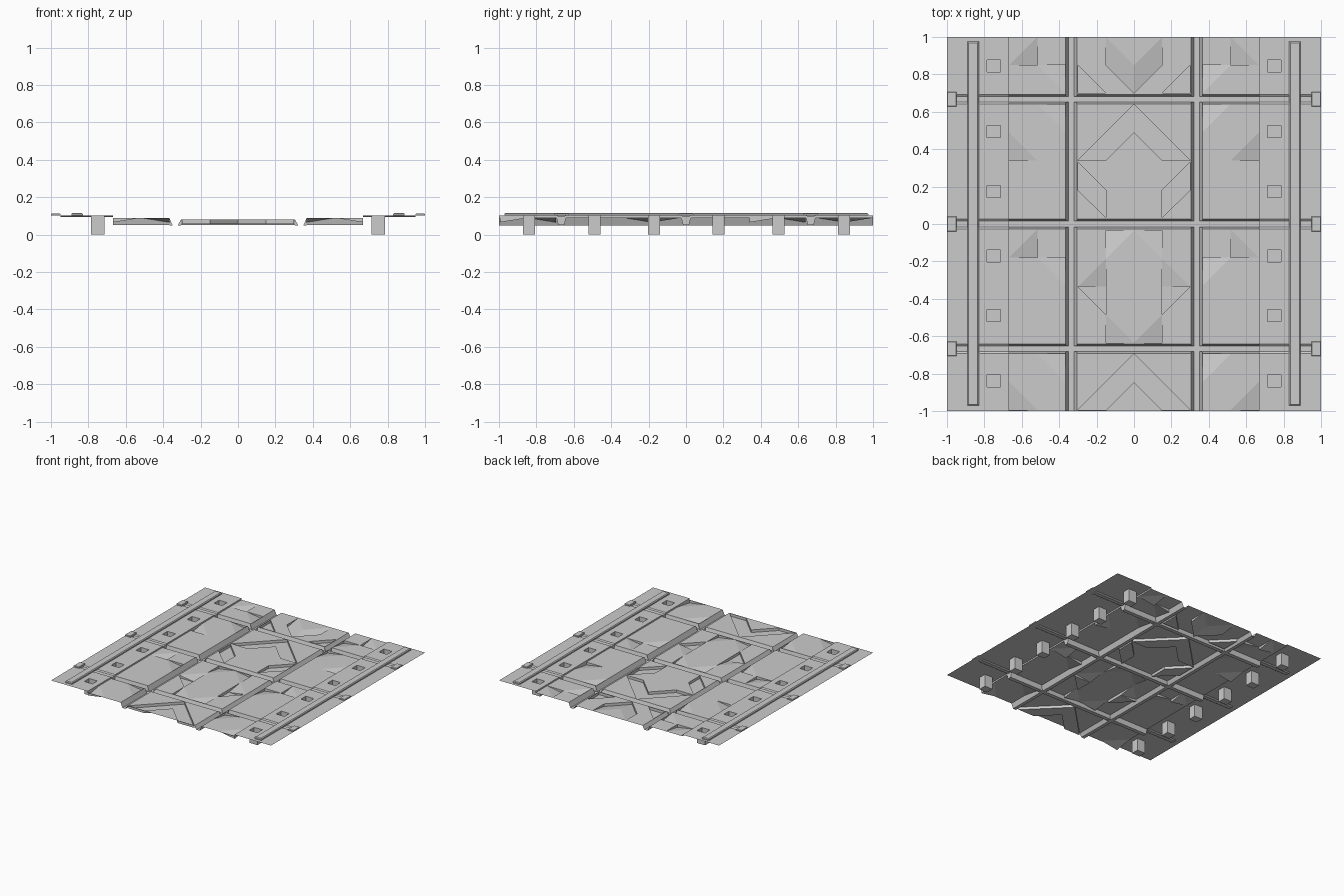
import bpy, bmesh
from mathutils import Vector
from mathutils.geometry import delaunay_2d_cdt

if "Cube" in bpy.data.objects:
    bpy.data.objects.remove(bpy.data.objects["Cube"])

CENTRE, BAND, DECK, LOW = 0.08, 0.09, 0.102, 0.052
GROOVES = (-0.667, 0.0, 0.667)
feats = []          # 3D polygons; later ones override earlier ones


def rect(x0, x1, y0, y1, z):
    feats.append([(x0, y0, z), (x1, y0, z), (x1, y1, z), (x0, y1, z)])


def ramp_x(x0, z0, x1, z1):
    feats.append([(x0, -1, z0), (x1, -1, z1), (x1, 1, z1), (x0, 1, z0)])


def ramp_y(x0, x1, y0, z0, y1, z1):
    feats.append([(x0, y0, z0), (x1, y0, z0), (x1, y1, z1), (x0, y1, z1)])


def poly(s, dy, pts):
    feats.append([(s * x, y + dy, z) for x, y, z in pts])


def height(f, x, y):
    a, b, c = (Vector(p) for p in f[:3])
    n = (b - a).cross(c - a)
    return a.z - (n.x * (x - a.x) + n.y * (y - a.y)) / n.z


def inside(f, x, y):
    hit = False
    for i, p in enumerate(f):
        q = f[i - 1]
        if (p[1] > y) != (q[1] > y) and x < (q[0] - p[0]) * (y - p[1]) / (q[1] - p[1]) + p[0]:
            hit = not hit
    return hit


# base zones, stepped from the side decks to the centre lane
rect(-1, 1, -1, 1, DECK)
rect(-0.667, 0.667, -1, 1, BAND)
rect(-0.305, 0.305, -1, 1, CENTRE)
T, P = CENTRE, 0.058     # lane top and pit floor
B, Q = BAND, 0.066       # band top and recess floor

for s in (-1, 1):
    # lengthwise grooves
    ramp_x(s * 0.305, CENTRE, s * 0.322, 0.05)
    ramp_x(s * 0.322, 0.05, s * 0.350, 0.05)
    ramp_x(s * 0.350, 0.05, s * 0.367, BAND)
    # crosswise grooves, shallower on the decks
    for g in GROOVES:
        for x0, x1, top, low in ((0, 0.305, CENTRE, LOW), (0.367, 0.667, BAND, LOW),
                                 (0.667, 0.95, DECK, 0.095)):
            ramp_y(s * x0, s * x1, g - 0.026, top, g - 0.016, low)
            ramp_y(s * x0, s * x1, g - 0.016, low, g + 0.016, low)
            ramp_y(s * x0, s * x1, g + 0.016, low, g + 0.026, top)
        rect(s * 0.305, s * 0.367, g - 0.016, g + 0.016, 0.05)
    # square sockets
    for y in (-0.84, -0.49, -0.17, 0.175, 0.495, 0.845):
        rect(s * 0.713, s * 0.787, y - 0.032, y + 0.032, 0.0)
    # lane chevrons and wedges
    poly(s, 0, [(0.15, 0.85, P), (0, 0.70, P), (0, 0.85, T), (0.15, 1, T)])
    poly(s, 0, [(0.30, 0.85, P), (0.15, 0.70, P), (0.30, 0.70, P)])
    for dy in (0, -1.335):
        poly(s, dy, [(0, 0.64, P), (0.30, 0.34, P), (0.15, 0.34, P), (0, 0.49, P)])
    poly(s, 0, [(0.30, 0.33, P), (0.15, 0.18, P), (0.15, 0.035, P), (0.30, 0.18, P)])
    poly(s, 0, [(0, -0.035, T), (0.15, -0.035, P), (0.15, -0.185, T)])
    poly(s, 0, [(0.15, -0.185, T), (0.30, -0.335, T), (0.15, -0.335, P)])
    poly(s, 0, [(0.30, -0.335, P), (0.15, -0.335, P), (0.15, -0.485, P)])
    poly(s, 0, [(0.15, -0.485, T), (0.15, -0.635, P), (0, -0.635, T)])
    # band wedges
    for dy in (0, 1.03):
        poly(s, dy, [(0.667, -0.18, B), (0.517, -0.03, B), (0.517, -0.18, Q)])
        poly(s, dy, [(0.517, -0.18, B), (0.367, -0.18, Q), (0.367, -0.33, B)])
    for dy in (0, -1.335):
        poly(s, dy, [(0.517, 0.64, B), (0.367, 0.64, Q), (0.367, 0.49, B)])
        poly(s, dy, [(0.667, 0.49, B), (0.667, 0.34, Q), (0.517, 0.34, B)])


def build_plate(name):
    # triangulate all outlines, lift each face to its plane, wall up the steps
    pts, edges = [], []
    for f in feats:
        n = len(pts)
        pts += [Vector((p[0], p[1])) for p in f]
        edges += [(n + i, n + (i + 1) % len(f)) for i in range(len(f))]
    v, _, tris = delaunay_2d_cdt(pts, edges, [], 0, 1e-5)[:3]
    bm = bmesh.new()
    cache, owner, zs = {}, {}, []

    def vert(i, z):
        key = (i, round(z, 4))
        if key not in cache:
            cache[key] = bm.verts.new((v[i].x, v[i].y, z))
        return cache[key]

    def face(vs):
        vs = list(dict.fromkeys(vs))
        if len(vs) > 2 and not bm.faces.get(vs):
            bm.faces.new(vs)

    for t, tri in enumerate(tris):
        cx = sum(v[i].x for i in tri) / 3
        cy = sum(v[i].y for i in tri) / 3
        f = [f for f in feats if inside(f, cx, cy)] or feats[:1]
        zs.append({i: height(f[-1], *v[i]) for i in tri})
        face([vert(i, zs[t][i]) for i in tri])
        for k in range(3):
            owner[tri[k], tri[(k + 1) % 3]] = t
    for (a, b), t in owner.items():
        u = owner.get((b, a))
        if u is not None and a < b:
            face([vert(b, zs[t][b]), vert(a, zs[t][a]), vert(a, zs[u][a]), vert(b, zs[u][b])])
    bmesh.ops.dissolve_limit(bm, angle_limit=0.005, verts=bm.verts[:], edges=bm.edges[:])
    finish(bm, name)


def finish(bm, name):
    me = bpy.data.meshes.new(name)
    bm.to_mesh(me)
    bm.free()
    bpy.context.collection.objects.link(bpy.data.objects.new(name, me))


def raised_bar(name, x0, x1, y0, y1, z0, z1, inset):
    # open-bottomed bar with chamfered sides
    bm = bmesh.new()
    rings = []
    for z, d in ((z0, 0), (z1 - inset, 0), (z1, inset)):
        rings.append([bm.verts.new(p) for p in ((x0 + d, y0 + d, z), (x1 - d, y0 + d, z),
                                                (x1 - d, y1 - d, z), (x0 + d, y1 - d, z))])
    for lo, hi in zip(rings, rings[1:]):
        for i in range(4):
            j = (i + 1) % 4
            bm.faces.new((lo[i], lo[j], hi[j], hi[i]))
    bm.faces.new(rings[-1])
    finish(bm, name)


build_plate("floor_plate")
for s, side in ((-1, "left"), (1, "right")):
    # long rails and edge clips
    raised_bar("rail_" + side, s * 0.86 - 0.03, s * 0.86 + 0.03, -0.97, 0.975, DECK, 0.117, 0.006)
    for n, g in enumerate(GROOVES):
        raised_bar(f"edge_clip_{side}_{n + 1}", s * 0.975 - 0.025, s * 0.975 + 0.025,
                   g - 0.04, g + 0.04, DECK, 0.113, 0.003)
